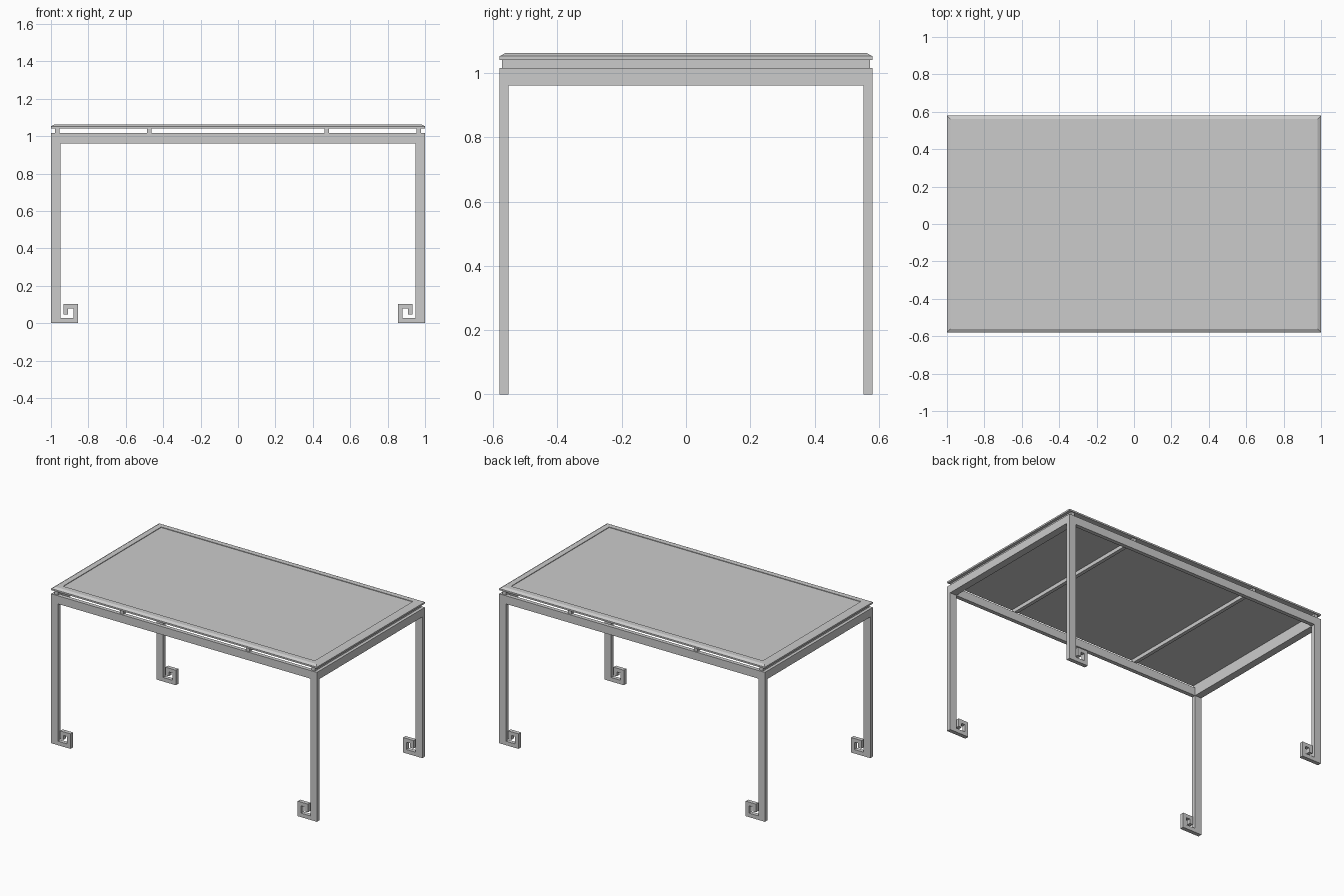
import bpy, bmesh

if "Cube" in bpy.data.objects:
    bpy.data.objects.remove(bpy.data.objects["Cube"])

X, Y = 1.0, 0.58           # half length and half depth
LEG_X, LEG_Y = 0.05, 0.027  # leg section
RAIL_LO, RAIL_HI, SLAB_LO, TOP = 0.961, 1.016, 1.041, 1.062


def finish(name, bm):
    bmesh.ops.recalc_face_normals(bm, faces=bm.faces)
    mesh = bpy.data.meshes.new(name)
    bm.to_mesh(mesh)
    bm.free()
    obj = bpy.data.objects.new(name, mesh)
    bpy.context.collection.objects.link(obj)
    return obj


def box(name, x0, x1, y0, y1, z0, z1):
    bm = bmesh.new()
    bmesh.ops.create_cube(bm, size=1)
    for v in bm.verts:
        v.co = ((x0 + x1) / 2 + v.co.x * (x1 - x0),
                (y0 + y1) / 2 + v.co.y * (y1 - y0),
                (z0 + z1) / 2 + v.co.z * (z1 - z0))
    return finish(name, bm)


def extrude_xz(name, pts, y0, y1):
    bm = bmesh.new()
    face = bm.faces.new([bm.verts.new((x, y0, z)) for x, z in pts])
    new = bmesh.ops.extrude_face_region(bm, geom=[face])["geom"]
    bmesh.ops.translate(bm, vec=(0, y1 - y0, 0),
                        verts=[g for g in new if isinstance(g, bmesh.types.BMVert)])
    return finish(name, bm)


# Front and back frames: rail, legs and square scroll feet in one outline
half = [(-0.95, RAIL_LO), (-0.95, 0.027), (-0.88, 0.027), (-0.88, 0.077),
        (-0.908, 0.077), (-0.908, 0.047), (-0.933, 0.047), (-0.933, 0.102),
        (-0.855, 0.102), (-0.855, 0), (-X, 0), (-X, RAIL_HI)]
outline = half + [(-x, z) for x, z in reversed(half)]
extrude_xz("front_leg_frame", outline, -Y, -Y + LEG_Y)
extrude_xz("back_leg_frame", outline, Y - LEG_Y, Y)

# Side rails
for name, s in (("left", -1), ("right", 1)):
    a, b = sorted((s * X, s * (X - LEG_X)))
    box(name + "_side_rail", a, b, -Y + LEG_Y, Y - LEG_Y, RAIL_LO, RAIL_HI)

# Cross bars that carry the top
for i, x in enumerate((-0.967, -0.475, 0.475, 0.967)):
    box(f"cross_bar_{i + 1}", x - 0.0125, x + 0.0125, -0.572, 0.572, RAIL_HI, SLAB_LO)

# Table top: chamfered rim around a slightly sunken panel, as (inset, height) rings
bm = bmesh.new()
rings = []
for inset, z in ((0, SLAB_LO), (0, 1.052), (0.018, TOP), (0.053, TOP), (0.053, TOP - 0.004)):
    rings.append([bm.verts.new((sx * (X - inset), sy * (Y - inset), z))
                  for sx, sy in ((-1, -1), (1, -1), (1, 1), (-1, 1))])
for lo, hi in zip(rings, rings[1:]):
    for i in range(4):
        j = (i + 1) % 4
        bm.faces.new((lo[i], lo[j], hi[j], hi[i]))
bm.faces.new(rings[0])
bm.faces.new(rings[-1])
finish("table_top", bm)
